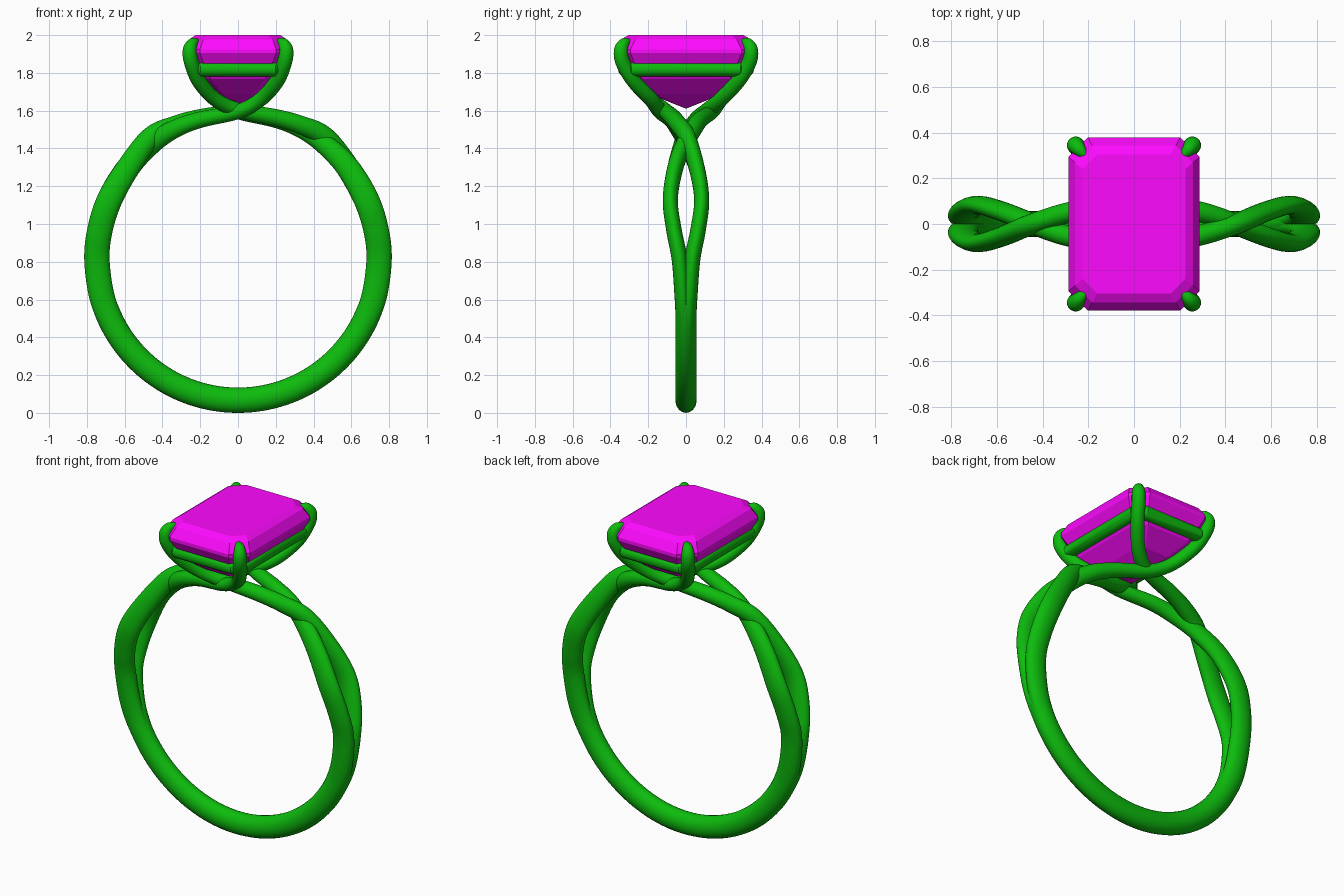
import bpy, bmesh, math
from mathutils import Vector

if "Cube" in bpy.data.objects:
    bpy.data.objects.remove(bpy.data.objects["Cube"])


def material(name, color):
    m = bpy.data.materials.new(name)
    m.diffuse_color = color
    m.use_nodes = True
    m.node_tree.nodes["Principled BSDF"].inputs["Base Color"].default_value = m.diffuse_color
    return m


GREEN = material("green_metal", (0.004, 0.50, 0.004, 1))
MAGENTA = material("magenta_gem", (1.0, 0.003, 1.0, 1))


def finish(name, bm, mat, smooth):
    bmesh.ops.recalc_face_normals(bm, faces=bm.faces)
    me = bpy.data.meshes.new(name)
    bm.to_mesh(me)
    bm.free()
    for p in me.polygons:
        p.use_smooth = smooth
    me.materials.append(mat)
    ob = bpy.data.objects.new(name, me)
    bpy.context.collection.objects.link(ob)
    return ob


def loft(bm, rings, closed=False):
    """Skin a list of vertex loops, capping the ends unless closed."""
    loops = [[bm.verts.new(p) for p in r] for r in rings]
    pairs = list(zip(loops, loops[1:]))
    if closed:
        pairs.append((loops[-1], loops[0]))
    n = len(loops[0])
    for a, b in pairs:
        for i in range(n):
            j = (i + 1) % n
            bm.faces.new((a[i], a[j], b[j], b[i]))
    if not closed:
        bm.faces.new(loops[0])
        bm.faces.new(loops[-1])


def spline(keys, steps):
    """Catmull-Rom through keys of any dimension."""
    k = [keys[0]] + list(keys) + [keys[-1]]
    out = []
    for i in range(1, len(k) - 2):
        for s in range(steps):
            t = s / steps
            out.append([0.5 * (2 * b + (c - a) * t + (2 * a - 5 * b + 4 * c - d) * t * t
                               + (3 * b - a - 3 * c + d) * t ** 3)
                        for a, b, c, d in zip(*k[i - 1:i + 3])])
    out.append(list(keys[-1]))
    return out


def sweep(name, pts, sides=24):
    """Sweep an ellipse along x, y, z, radial half size, sideways half size."""
    rings = []
    for i, (x, y, z, a, b) in enumerate(pts):
        t = Vector(pts[min(i + 1, len(pts) - 1)][:3]) - Vector(pts[max(i - 1, 0)][:3])
        t.normalize()
        side = Vector((0, 1, 0))
        side = (side - t * side.dot(t)).normalized()
        up = side.cross(t)
        rings.append([Vector((x, y, z)) + up * a * math.cos(q) + side * b * math.sin(q)
                      for q in (2 * math.pi * j / sides for j in range(sides))])
    bm = bmesh.new()
    loft(bm, rings)
    return finish(name, bm, GREEN, True)


R, CZ = 0.747, 0.814


def on_circle(deg, y, a, b, r=R):
    t = math.radians(deg)
    return (r * math.cos(t), y, CZ + r * math.sin(t), a, b)


# Lower band: one oval tube round the finger hole, tapering away between the strands
sweep("lower_band", [on_circle(
    -90 + d, 0, 0.067 - 0.025 * max(0, abs(d) - 70) / 15,
    0.056 - 0.030 * max(0, abs(d) - 70) / 15) for d in range(-85, 86, 2)])

# Split strands: each leaves the band, crosses its twin and ends as a prong
START = [on_circle(-38, 0.008, 0.058, 0.036), on_circle(-27, 0.011, 0.064, 0.042),
         on_circle(-15, 0.018, 0.067, 0.043), on_circle(0, 0.034, 0.067, 0.042),
         on_circle(12, 0.064, 0.067, 0.041), on_circle(25, 0.083, 0.067, 0.040, 0.749),
         on_circle(40, 0.056, 0.062, 0.042, 0.757)]
UPPER = [(0.46, 0.006, 1.46, 0.055, 0.045), (0.335, -0.037, 1.523, 0.049, 0.045),
         (0.20, -0.07, 1.563, 0.045, 0.045), (0.0, -0.115, 1.603, 0.040, 0.042)]
LOWER = [(0.455, 0.006, 1.425, 0.054, 0.045), (0.335, -0.04, 1.503, 0.048, 0.045),
         (0.20, -0.075, 1.552, 0.043, 0.045), (0.0, -0.135, 1.595, 0.039, 0.042)]
PRONG = [(-0.12, -0.185, 1.66, 0.038, 0.040), (-0.205, -0.275, 1.755, 0.039, 0.039),
         (-0.245, -0.332, 1.85, 0.039, 0.039), (-0.255, -0.344, 1.915, 0.038, 0.038),
         (-0.243, -0.330, 1.952, 0.031, 0.031), (-0.222, -0.308, 1.966, 0.019, 0.021),
         (-0.203, -0.290, 1.970, 0.004, 0.006)]
for side, turn in (("right", 1), ("left", -1)):
    for level, mid, my in (("upper", UPPER, 1), ("lower", LOWER, -1)):
        path = spline(START + mid + PRONG, 8)
        sweep(f"{side}_{level}_strand",
              [(x * turn, y * my * turn, z, a, b) for x, y, z, a, b in path])


def octagon(hx, hy, cut, z):
    q = [(hx, hy - cut), (hx - cut, hy)]
    pts = q + [(-x, y) for x, y in reversed(q)]
    return [Vector((x, y, z)) for x, y in pts + [(-x, -y) for x, y in pts]]


# Basket rail: round bar following the stone outline below the girdle
rail = bmesh.new()
RINGS = 16
loft(rail, [octagon(0.23 + 0.04 * math.cos(q), 0.32 + 0.04 * math.cos(q),
                    0.05 + 0.02 * math.cos(q), 1.82 + 0.04 * math.sin(q))
            for q in (2 * math.pi * i / RINGS for i in range(RINGS))], closed=True)
ob = finish("basket_rail", rail, GREEN, True)
bpy.context.view_layer.objects.active = ob
ob.select_set(True)
bpy.ops.object.shade_smooth_by_angle(angle=math.radians(35))

# Step-cut stone: stacked eight-sided outlines from table to point
gem = bmesh.new()
loft(gem, [octagon(*r) for r in (
    (0.225, 0.305, 0.065, 2.0), (0.258, 0.343, 0.075, 1.978),
    (0.287, 0.379, 0.085, 1.925), (0.287, 0.379, 0.085, 1.905),
    (0.255, 0.345, 0.075, 1.845), (0.210, 0.300, 0.065, 1.768),
    (0.120, 0.195, 0.040, 1.688), (0.003, 0.004, 0.001, 1.612))])
finish("gemstone", gem, MAGENTA, False)
